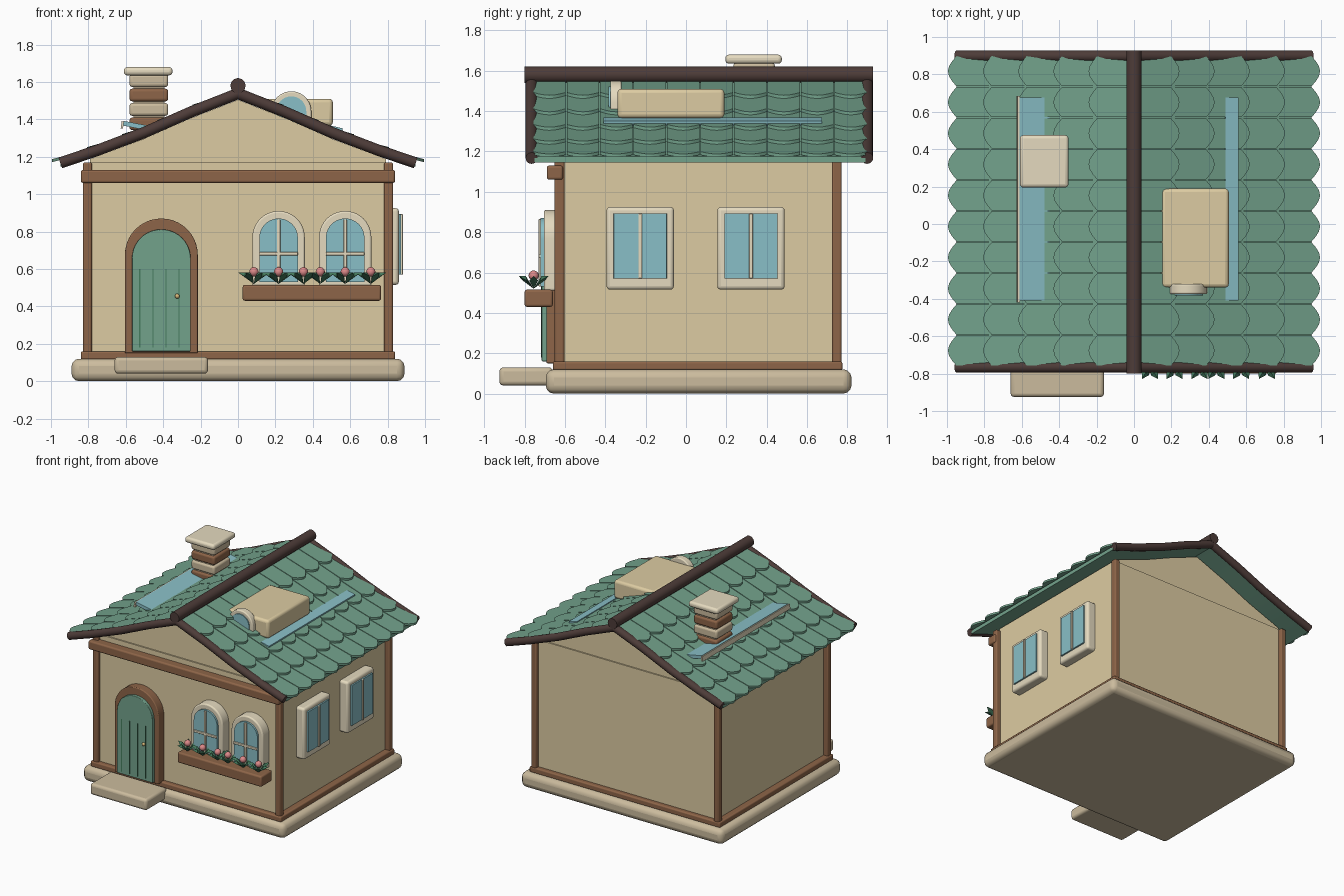
import bpy, bmesh, math
from mathutils import Matrix, Vector

if "Cube" in bpy.data.objects:
    bpy.data.objects.remove(bpy.data.objects["Cube"])

def mat(name, r, g, b):
    m = bpy.data.materials.new(name)
    m.diffuse_color = (r, g, b, 1)
    m.use_nodes = True
    m.node_tree.nodes["Principled BSDF"].inputs["Base Color"].default_value = m.diffuse_color
    return m

WALL = mat("plaster", .72, .60, .36)
STONE = mat("stone", .60, .50, .34)
CREAM = mat("cream", .78, .70, .52)
WOOD = mat("wood", .27, .13, .065)
DARK = mat("dark_wood", .075, .045, .04)
GREEN = mat("green", .17, .36, .26)
LEAF = mat("leaf", .06, .20, .11)
BLUE = mat("glass", .25, .52, .57)
PINK = mat("flower", .72, .25, .25)
BRASS = mat("brass", .7, .5, .2)

def finish(name, bm, m, bevel=0, angle=35):
    bmesh.ops.recalc_face_normals(bm, faces=bm.faces)
    me = bpy.data.meshes.new(name)
    bm.to_mesh(me)
    bm.free()
    me.materials.append(m)
    ob = bpy.data.objects.new(name, me)
    bpy.context.collection.objects.link(ob)
    if bevel:
        b = ob.modifiers.new("bevel", 'BEVEL')
        b.width, b.segments, b.limit_method = bevel, 3, 'ANGLE'
    bpy.ops.object.select_all(action='DESELECT')
    bpy.context.view_layer.objects.active = ob
    ob.select_set(True)
    bpy.ops.object.shade_smooth_by_angle(angle=math.radians(angle))
    return ob

def box(name, x, y, z, m, bevel=.01):
    """Box from (min, max) ranges."""
    bm = bmesh.new()
    bmesh.ops.create_cube(bm, size=1)
    for v in bm.verts:
        v.co = [(r[0] + r[1]) / 2 + c * (r[1] - r[0]) for r, c in zip((x, y, z), v.co)]
    return finish(name, bm, m, bevel)

def prism(name, pts, y0, y1, m, bevel=0):
    """x-z outline extruded along y."""
    bm = bmesh.new()
    a = [bm.verts.new((x, y0, z)) for x, z in pts]
    b = [bm.verts.new((x, y1, z)) for x, z in pts]
    bm.faces.new(a)
    bm.faces.new(b[::-1])
    for i in range(len(a)):
        j = (i + 1) % len(a)
        bm.faces.new((a[i], b[i], b[j], a[j]))
    return finish(name, bm, m, bevel)

def arch(cx, r, zb, zc):
    return [(cx - r, zb), (cx + r, zb)] + [
        (cx + r * math.cos(math.pi * i / 20), zc + r * math.sin(math.pi * i / 20)) for i in range(21)]

def tube(name, pts, r, m):
    cu = bpy.data.curves.new(name, 'CURVE')
    cu.dimensions = '3D'
    cu.bevel_depth, cu.bevel_resolution, cu.use_fill_caps = r, 4, True
    s = cu.splines.new('POLY')
    s.points.add(len(pts) - 1)
    for p, c in zip(s.points, pts):
        p.co = (*c, 1)
    cu.materials.append(m)
    ob = bpy.data.objects.new(name, cu)
    bpy.context.collection.objects.link(ob)

def ball(name, c, r, m):
    bm = bmesh.new()
    bmesh.ops.create_uvsphere(bm, u_segments=14, v_segments=10, radius=r, matrix=Matrix.Translation(c))
    finish(name, bm, m)

# roof slope: gently concave, same both sides
PROFILE = [(0, 1.55), (.25, 1.452), (.5, 1.342), (.75, 1.247), (1.02, 1.155)]
def roof_z(x):
    for (a, za), (b, zb) in zip(PROFILE, PROFILE[1:]):
        if x <= b:
            return za + (zb - za) * (x - a) / (b - a)
    return PROFILE[-1][1]

# foundation, step, walls
box("foundation", (-.89, .89), (-.695, .82), (0, .12), STONE, .04)
box("front_step", (-.66, -.16), (-.925, -.66), (.04, .13), STONE, .02)
box("sill_beam", (-.84, .84), (-.66, .775), (.115, .16), WOOD)
box("walls", (-.79, .79), (-.625, .74), (.15, 1.17), WALL, 0)
gx = (-.79, -.5, -.25, 0, .25, .5, .79)
prism("gables", [(-.79, 1.15)] + [(x, roof_z(abs(x)) - .045) for x in gx] + [(.79, 1.15)], -.615, .73, WALL)
for sx in (-1, 1):
    for y in (-.627, .747):
        box("corner_post", (sx * .805 - .024, sx * .805 + .024), (y - .024, y + .024), (.15, 1.17), WOOD)
box("front_beam", (-.84, .84), (-.69, -.61), (1.06, 1.13), WOOD, .012)

# roof decks, shingles and bargeboards
for side, s in (("left", -1), ("right", 1)):
    top = [(s * x, roof_z(x) - .003) for x in (0, .25, .5, .75, .95)]
    prism(side + "_roof_deck", top + [(x, z - .03) for x, z in top[::-1]], -.75, .89, GREEN)
    bm = bmesh.new()
    for row in range(5):
        x0, x1 = .01 + .188 * row, .198 + .188 * row
        for col in range(10):
            y0 = -.76 + .166 * col + .003
            w = .16
            pts = [(x0, 0), (x0, 1), (x1, 1)] + [
                (x1 + .045 * math.sin(math.pi * k / 6), 1 - k / 6) for k in range(1, 6)] + [(x1, 0)]
            def shingle(lo):
                return [bm.verts.new((s * x, y0 + w * t, roof_z(x) + lo + .016 * (x - x0) / (x1 - x0)))
                        for x, t in pts]
            a, b = shingle(.004), shingle(-.012)
            bm.faces.new(a)
            bm.faces.new(b)
            for i in range(len(a)):
                bm.faces.new((a[i], a[i - 1], b[i - 1], b[i]))
    finish(side + "_shingles", bm, GREEN)
    for y in (-.765, .898):
        tube(side + "_bargeboard", [(s * x, y, roof_z(x) - .012) for x in (0, .12, .25, .37, .5, .62, .75, .95)], .03, DARK)
tube("ridge_pole", [(0, -.8, 1.58), (0, .928, 1.58)], .041, DARK)

# door
prism("door_frame", arch(-.41, .195, .15, .675), -.692, -.6, WOOD, .006)
prism("door", arch(-.41, .157, .16, .655), -.715, -.65, GREEN, .004)
for x in (-.525, -.455, -.385, -.315):
    box("door_groove", (x - .003, x + .003), (-.718, -.7), (.18, .6), LEAF, 0)
ball("door_knob", (-.325, -.725, .455), .013, BRASS)

# front arched windows
for cx in (.217, .573):
    prism("front_window_frame", arch(cx, .14, .51, .77), -.705, -.6, CREAM, .01)
    prism("front_window_pane", arch(cx, .103, .53, .767), -.72, -.65, BLUE)
    box("window_bar", (cx - .009, cx + .009), (-.73, -.7), (.53, .865), CREAM, .004)
    box("window_cross_bar", (cx - .103, cx + .103), (-.73, -.7), (.672, .69), CREAM, .004)

# planter with flowers
box("planter", (.025, .765), (-.8, -.66), (.43, .515), WOOD, .012)
for cx in (.085, .217, .35, .44, .573, .71):
    ball("flower", (cx, -.755, .585), .025, PINK)
    bm = bmesh.new()
    for k in range(6):
        a = math.radians(60 * k)
        d, n = Vector((math.cos(a), math.sin(a), 0)), Vector((-math.sin(a), math.cos(a), 0))
        c = Vector((cx, -.755, .52))
        up = Vector((0, 0, 1))
        q = [bm.verts.new(p) for p in (c, c + d * .05 + n * .022 + up * .04,
             c + d * .085 + up * .062, c + d * .05 - n * .022 + up * .04, c + d * .045 + up * .062)]
        for i, j in ((0, 1), (1, 2), (2, 3), (3, 0)):
            bm.faces.new((q[i], q[j], q[4]))
        bm.faces.new(q[:4])
    finish("leaves", bm, LEAF)

# right side windows
for cy in (-.227, .322):
    box("side_window_frame", (.77, .86), (cy - .167, cy + .167), (.515, .925), CREAM, .018)
    box("side_window_pane", (.8, .872), (cy - .132, cy + .132), (.57, .893), BLUE, .003)
    box("side_window_bar", (.84, .882), (cy - .009, cy + .009), (.57, .893), CREAM, .004)

# chimney: alternating courses and cap
for i in range(5):
    z = 1.265 + .077 * i
    box("chimney_course", (-.58, -.373), (.235, .44), (z, z + .068), STONE if i % 2 == 0 else WOOD, .015)
box("chimney_core", (-.56, -.393), (.25, .425), (1.28, 1.65), STONE, 0)
box("chimney_cap", (-.61, -.35), (.195, .475), (1.635, 1.68), CREAM, .018)

# dormer with arched window
box("dormer", (.145, .507), (-.34, .19), (1.365, 1.51), WALL, .02)
prism("dormer_window_frame", arch(.285, .107, 1.36, 1.443), -.375, -.32, CREAM, .008)
prism("dormer_window_pane", arch(.285, .08, 1.37, 1.443), -.383, -.34, BLUE)

# glass strips lying on the roof
prism("left_skylight", [(-.612, 1.392), (-.45, 1.36), (-.455, 1.335), (-.615, 1.367)], -.41, .675, BLUE)
prism("left_skylight_rim", [(-.622, 1.39), (-.61, 1.388), (-.615, 1.35), (-.627, 1.352)], -.42, .685, CREAM)
prism("right_skylight", [(.49, 1.368), (.56, 1.352), (.555, 1.327), (.485, 1.34)], -.41, .675, BLUE)
